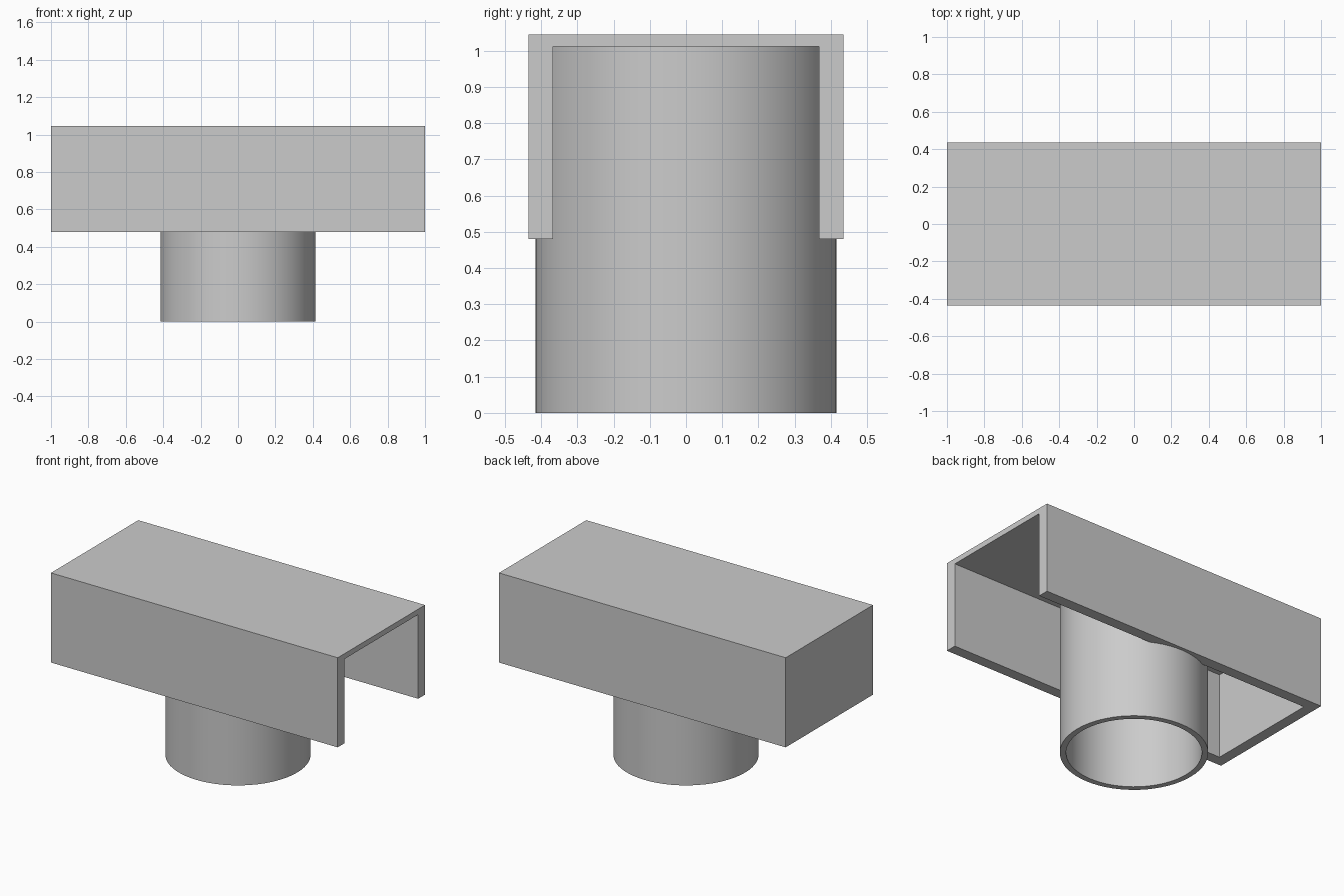
import bpy
import bmesh
from mathutils import Vector

cube = bpy.data.objects.get("Cube")
if cube:
    bpy.data.objects.remove(cube, do_unlink=True)

# Overall sizes
HALF_X, HALF_Y = 1.0, 0.435
BOTTOM, TOP = 0.48, 1.045
WALL, ROOF = 0.068, 0.034
PIPE_OUTER, PIPE_INNER = 0.415, 0.38
SIDES = 64

grey = bpy.data.materials.new("plain grey")
grey.use_nodes = True
colour = (0.6, 0.6, 0.6, 1)
grey.diffuse_color = colour
grey.node_tree.nodes["Principled BSDF"].inputs["Base Color"].default_value = colour


def make_object(name, bm):
    bmesh.ops.recalc_face_normals(bm, faces=bm.faces)
    mesh = bpy.data.meshes.new(name)
    bm.to_mesh(mesh)
    bm.free()
    mesh.materials.append(grey)
    obj = bpy.data.objects.new(name, mesh)
    bpy.context.collection.objects.link(obj)
    return obj


def box(name, low, high):
    low, high = Vector(low), Vector(high)
    bm = bmesh.new()
    bmesh.ops.create_cube(bm, size=1)
    bmesh.ops.scale(bm, vec=high - low, verts=bm.verts)
    bmesh.ops.translate(bm, vec=(low + high) / 2, verts=bm.verts)
    return make_object(name, bm)


def activate(obj):
    bpy.ops.object.select_all(action="DESELECT")
    obj.select_set(True)
    bpy.context.view_layer.objects.active = obj


# Channel: a box hollowed out from below and through its +x end
channel = box("channel", (-HALF_X, -HALF_Y, BOTTOM), (HALF_X, HALF_Y, TOP))
inner_y = HALF_Y - WALL
cutter = box("channel_cutter", (WALL - HALF_X, -inner_y, BOTTOM - 0.2),
             (HALF_X + 0.2, inner_y, TOP - ROOF))
cutter.hide_render = True
cut = channel.modifiers.new("hollow", "BOOLEAN")
cut.operation = "DIFFERENCE"
cut.solver = "EXACT"
cut.object = cutter
activate(channel)
bpy.ops.object.modifier_apply(modifier=cut.name)
bpy.data.objects.remove(cutter, do_unlink=True)

# Pipe: a hollow tube running up to the underside of the roof
bm = bmesh.new()
pipe_top = TOP - ROOF / 2
loops = []
for radius, z in ((PIPE_OUTER, 0), (PIPE_OUTER, pipe_top),
                  (PIPE_INNER, pipe_top), (PIPE_INNER, 0)):
    ring = bmesh.ops.create_circle(bm, segments=SIDES, radius=radius)["verts"]
    bmesh.ops.translate(bm, vec=(0, 0, z), verts=ring)
    loops.append(ring)
for a, b in zip(loops, loops[1:] + loops[:1]):
    for i in range(SIDES):
        j = (i + 1) % SIDES
        bm.faces.new((a[i], a[j], b[j], b[i]))
pipe = make_object("pipe", bm)
activate(pipe)
bpy.ops.object.shade_smooth_by_angle()
